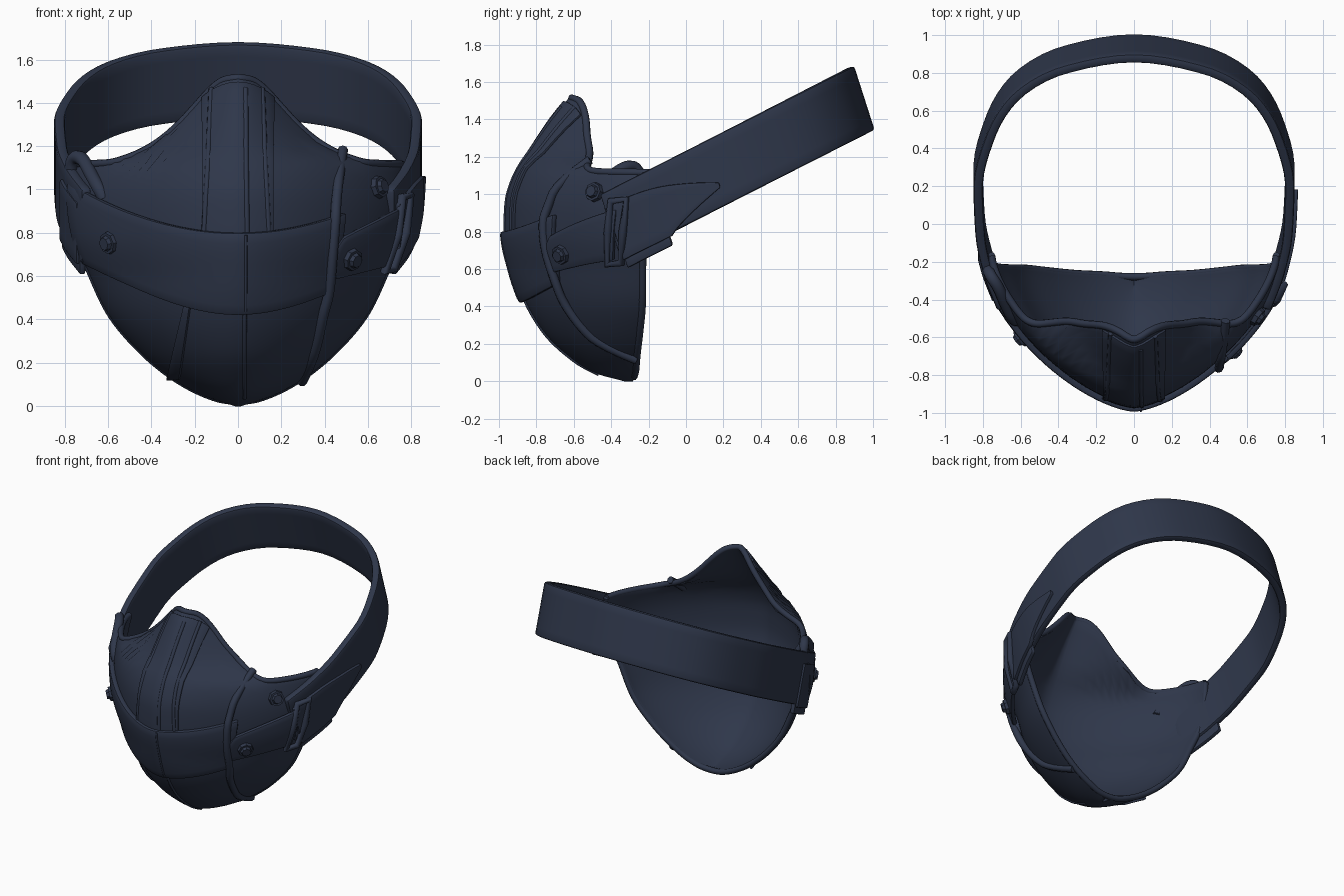
import bpy, math
from mathutils import Vector

if "Cube" in bpy.data.objects:
    bpy.data.objects.remove(bpy.data.objects["Cube"])

navy = bpy.data.materials.new("dark navy leather")
navy.use_nodes = True
navy.diffuse_color = (0.028, 0.038, 0.069, 1)
navy.node_tree.nodes["Principled BSDF"].inputs["Base Color"].default_value = navy.diffuse_color

# Mask levels: height, half width, front y, back y
MASK = [(0, .01, -.32, -.285), (.05, .16, -.5, -.27), (.12, .29, -.61, -.265), (.25, .45, -.75, -.25),
        (.43, .6, -.86, -.235), (.6, .68, -.92, -.235), (.8, .76, -.96, -.22), (.95, .78, -.955, -.2),
        (1.12, .76, -.9, -.17), (1.22, .62, -.835, .12), (1.4, .42, -.715, .12), (1.53, .3, -.61, 0)]
# Upper edge of the mask: sideways fraction, height
EDGE = [(0, 1.52), (.2, 1.51), (.33, 1.48), (.45, 1.4), (.58, 1.24), (.67, 1.165), (.8, 1.125), (1, 1.12)]
# Head strap from cheek to nape: step, x, y
STRAP = [(0, .70, -.40), (1, .775, -.2), (2, .815, 0), (3, .825, .25), (4, .765, .5),
         (5, .64, .71), (6, .38, .865), (7, 0, .93), (8, -.38, .865)]


def interp(rows, v, c):
    """Smooth monotone interpolation of column c."""
    v = min(max(v, rows[0][0]), rows[-1][0])
    i = max(k for k in range(len(rows) - 1) if rows[k][0] <= v)

    def slope(k):
        k = min(max(k, 0), len(rows) - 2)
        return (rows[k + 1][c] - rows[k][c]) / (rows[k + 1][0] - rows[k][0])

    def tangent(k):
        a, b = slope(k - 1), slope(k)
        return 2 * a * b / (a + b) if a * b > 0 else 0
    h = rows[i + 1][0] - rows[i][0]
    s = (v - rows[i][0]) / h
    r = 1 - s
    return (rows[i][c] * (1 + 2 * s) * r * r + rows[i + 1][c] * s * s * (3 - 2 * s)
            + h * (tangent(i) * s * r * r - tangent(i + 1) * s * s * r))


def raw(u, z):
    w, front, back = (interp(MASK, z, c) for c in (1, 2, 3))
    p = 1.8 - .3 * min(z / .6, 1)
    depth = max(0, 1 - abs(u) ** p) ** (1 / p)
    return Vector((w * u, back + (front - back) * depth, z))


def normal(u, z):
    u = min(max(u, -.97), .97)
    z = min(max(z, .03), 1.5)
    across = raw(u + .02, z) - raw(u - .02, z)
    up = raw(u, z + .02) - raw(u, z - .02)
    return across.cross(up).normalized()


def shell(u, z, off=0):
    return raw(u, z) + normal(u, z) * off


def at(x, z, off=0):
    return shell(x / interp(MASK, z, 1), z, off)


def side(k, h, off=0, sign=1):
    """Point on the head strap; h runs from -1 at its lower edge to 1."""
    def path(j):
        return Vector((interp(STRAP, j, 1), interp(STRAP, j, 2), 0))
    p = path(k)
    t = path(k + .1) - path(max(k - .1, 0))
    n = Vector((t.y, -t.x, 0)).normalized()
    z = .93 + .51 * (p.y + .2) + .172 * h
    p += n * off
    return Vector((p.x * sign, p.y - .055 * h, z))


def finish(ob, name, angle=40):
    ob.name = name
    bpy.ops.object.select_all(action='DESELECT')
    ob.select_set(True)
    bpy.context.view_layer.objects.active = ob
    bpy.ops.object.convert(target='MESH')
    ob = bpy.context.object
    ob.data.materials.clear()
    ob.data.materials.append(navy)
    bpy.ops.object.shade_smooth_by_angle(angle=math.radians(angle))


def patch(name, func, n, m, thick):
    """Thick sheet through func(a, b) with a and b from 0 to 1."""
    verts = [func(i / n, j / m) for i in range(n + 1) for j in range(m + 1)]
    row = m + 1
    faces = [(i * row + j, (i + 1) * row + j, (i + 1) * row + j + 1, i * row + j + 1)
             for i in range(n) for j in range(m)]
    me = bpy.data.meshes.new(name)
    me.from_pydata(verts, [], faces)
    ob = bpy.data.objects.new(name, me)
    bpy.context.collection.objects.link(ob)
    solid = ob.modifiers.new("thickness", 'SOLIDIFY')
    solid.thickness, solid.offset = thick, 0
    bevel = ob.modifiers.new("soft edge", 'BEVEL')
    bevel.width, bevel.segments, bevel.limit_method = thick * .3, 2, 'ANGLE'
    bevel.angle_limit = math.radians(50)
    finish(ob, name)


def tube(name, pts, radius, closed=False):
    cu = bpy.data.curves.new(name, 'CURVE')
    cu.dimensions = '3D'
    cu.bevel_depth, cu.bevel_resolution, cu.use_fill_caps = radius, 2, True
    cu.resolution_u = 4
    sp = cu.splines.new('POLY' if closed else 'NURBS')
    sp.points.add(len(pts) - 1)
    for q, p in zip(sp.points, pts):
        q.co = (*p, 1)
    sp.use_cyclic_u = closed
    sp.use_endpoint_u, sp.order_u = True, 3
    ob = bpy.data.objects.new(name, cu)
    bpy.context.collection.objects.link(ob)
    finish(ob, name, 60)


def bolt(name, x, z, off):
    n = normal(x / interp(MASK, z, 1), z)
    for part, r, r2, lift in (("washer", .055, .05, 0), ("head", .042, .03, .018)):
        bpy.ops.mesh.primitive_cone_add(vertices=8, radius1=r, radius2=r2, depth=.03,
                                        location=at(x, z, off + lift),
                                        rotation=n.to_track_quat('Z', 'Y').to_euler())
        finish(bpy.context.object, name + "_" + part, 30)


def mix(a, b, t):
    return a + (b - a) * t


# Mask shell
def mask_point(a, b, off=-.012):
    u = math.sin((a - .5) * math.pi)
    return shell(u, interp(EDGE, abs(u), 1) * b ** 1.4, off)


patch("mask_shell", mask_point, 48, 36, .03)
tube("mask_top_rim", [mask_point(i / 40, 1, -.008) for i in range(41)], .02)
tube("mask_back_rim", [mask_point(0, 1 - j / 20, -.008) for j in range(20)]
     + [mask_point(1, j / 20, -.008) for j in range(1, 21)], .02)


# Nose panel with raised edges and a centre seam
def nose_point(a, b):
    top = mix(1.49, 1.42, (2 * a - 1) ** 2)
    return at(mix(-.16, .16, a), mix(.76, top, b), .008)


patch("nose_panel", nose_point, 10, 16, .016)
for x, label in ((-.155, "right"), (.04, "centre"), (.14, "left")):
    tube(label + "_nose_seam", [at(x * (1 - .25 * j / 12), mix(.76, 1.46, j / 12), .01) for j in range(13)], .013)
tube("chin_seam", [at(.03, mix(.04, .46, j / 10), .003) for j in range(11)], .01)


# Wide band across the mouth, with a seam in the middle
def band_point(a, b):
    u = mix(-.98, .62, a)
    return shell(u, mix(.43 + .25 * u * u, .80 + .24 * u * u, b), .017)


patch("mouth_band", band_point, 32, 8, .036)
tube("band_seam", [at(.03, mix(.45, .79, j / 6), .033) for j in range(7)], .007)

# Long cord on the left and short chin strap on the right
cord = [(.48, 1.17, .015), (.455, 1.05, .015), (.44, .93, .02), (.425, .86, .04), (.41, .7, .04),
        (.40, .53, .035), (.38, .43, .02), (.36, .3, .012), (.33, .2, .01), (.29, .12, .01)]
tube("left_cord", [at(*c) for c in cord], .024)
patch("chin_strap", lambda a, b: at(mix(-.3, -.24, b) + .05 * (a - .5) + mix(0, .03, a) * (1 - b),
                                    mix(.13, .47, a), .008), 10, 2, .02)


# Head strap round the back
def strap_point(a, b):
    q = 2 * a - 1
    return side(7 * (1 - abs(q)), 2 * b - 1, 0, 1 if q > 0 else -1)


patch("head_strap", strap_point, 64, 6, .05)
for sign, label in ((1, "left"), (-1, "right")):
    patch(label + "_strap_lining", lambda a, b: side(mix(.1, 1.3, a), mix(-1.35, -.7, b), .01, sign), 8, 3, .03)


# Left fastening: riveted tab, buckle and pointed tongue
def tab_point(a, b):
    round_end = .04 * (2 * b - 1) ** 2 * (1 - a)
    return shell(mix(.57, .94, a) + round_end, mix(mix(.59, .66, a), mix(.78, .92, a), b), .03)


def tongue_point(a, b):
    low = mix(-1.1, -.45, max(0, (a - .5) / .5) ** .8)
    high = mix(.55, -.3, a ** 2.5)
    return side(mix(.1, 2.65, a), mix(low, high, b), .03)


patch("left_tab", tab_point, 10, 6, .03)
patch("left_tongue", tongue_point, 18, 6, .03)
tube("left_buckle", [shell(u, z, .045) for u, z in
                     ((.92, .64), (.92, .8), (.92, .96), (.965, .97), (.965, .81), (.965, .65))],
     .022, True)

# Right fastening: flap and clip
patch("right_flap", lambda a, b: side(mix(.15, 1.25, a), mix(-1.1, .55, b), .025, -1), 8, 5, .03)
tube("right_clip", [(-.77, -.24, 1.08), (-.77, -.26, 1.15), (-.72, -.33, 1.15),
                    (-.68, -.43, 1.07), (-.64, -.51, 1.0), (-.62, -.51, .96)], .032)

# Bolts
bolt("tab_bolt", .495, .69, .05)
bolt("cheek_bolt", .645, 1.01, .01)
bolt("band_bolt", -.57, .76, .035)
